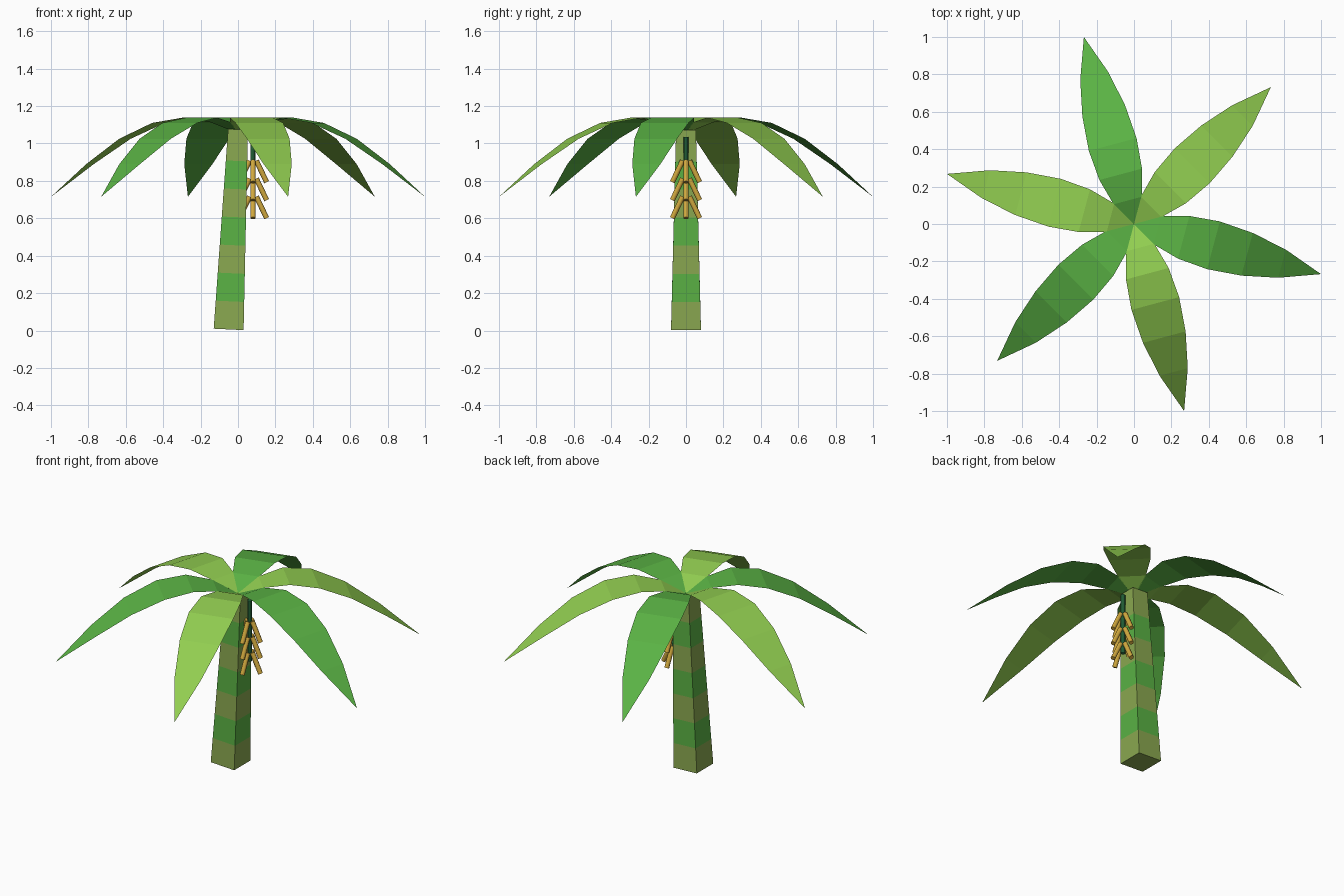
import bpy, bmesh, math
from mathutils import Vector, Matrix

cube = bpy.data.objects.get("Cube")
if cube:
    bpy.data.objects.remove(cube)


def material(name, rgb):
    """Flat material from an sRGB colour given in 0-255."""
    lin = [((c / 255 + 0.055) / 1.055) ** 2.4 for c in rgb]
    mat = bpy.data.materials.new(name)
    mat.use_nodes = True
    mat.diffuse_color = (*lin, 1)
    mat.node_tree.nodes["Principled BSDF"].inputs["Base Color"].default_value = (*lin, 1)
    return mat


green = material("leaf green", (90, 178, 68))
lime = material("lime green", (145, 205, 80))
olive = material("olive bark", (138, 168, 80))
gold = material("fruit gold", (208, 168, 62))
stalk_green = material("stalk green", (45, 120, 70))


def finish(bm, name, mats):
    mesh = bpy.data.meshes.new(name)
    bm.to_mesh(mesh)
    bm.free()
    for m in mats:
        mesh.materials.append(m)
    obj = bpy.data.objects.new(name, mesh)
    bpy.context.collection.objects.link(obj)
    return obj


def rod(name, start, end, radius, sides, mat):
    """Capped cylinder between two points."""
    start, end = Vector(start), Vector(end)
    axis = end - start
    turn = axis.to_track_quat('Z', 'Y').to_matrix().to_4x4()
    bm = bmesh.new()
    bmesh.ops.create_cone(bm, cap_ends=True, segments=sides, radius1=radius,
                          radius2=radius, depth=axis.length,
                          matrix=Matrix.Translation((start + end) / 2) @ turn)
    return finish(bm, name, [mat])


# Trunk: leaning, tapered square column with alternating bands
bm = bmesh.new()
base, top = Vector((-0.05, 0, 0.006)), Vector((0, 0, 1.075))
lean = (top - base).to_track_quat('Z', 'Y').to_matrix()
levels = [0.15 * i for i in range(7)] + [1.068]
rings = []
for h in levels:
    t = h / levels[-1]
    half = 0.08 - 0.027 * t
    rings.append([bm.verts.new(base.lerp(top, t) + lean @ Vector((sx * half, sy * half, 0)))
                  for sx, sy in ((-1, -1), (1, -1), (1, 1), (-1, 1))])
bm.faces.new(rings[0][::-1])
for band, (lo, hi) in enumerate(zip(rings, rings[1:])):
    for i in range(4):
        j = (i + 1) % 4
        bm.faces.new((lo[i], lo[j], hi[j], hi[i])).material_index = band % 2
finish(bm, "trunk", [olive, green])

# Leaves: arched flat blades as (distance, half width, height) stations
BLADE = [(0.13, 0.078, 1.113), (0.275, 0.118, 1.138), (0.44, 0.132, 1.11),
         (0.626, 0.118, 1.025), (0.819, 0.078, 0.89)]
for k in range(6):
    bm = bmesh.new()
    root = bm.verts.new((0, 0, 1.055))
    tip = bm.verts.new((1.035, 0, 0.715))
    pairs = [(bm.verts.new((r, -w, z)), bm.verts.new((r, w, z))) for r, w, z in BLADE]
    bm.faces.new((root, *pairs[0]))
    for (a, b), (c, d) in zip(pairs, pairs[1:]):
        bm.faces.new((a, c, d, b))
    bm.faces.new((pairs[-1][0], tip, pairs[-1][1]))
    bm.transform(Matrix.Rotation(math.radians(60 * k - 15), 4, 'Z'))
    finish(bm, f"leaf_{k + 1}", [lime if k % 2 else green])

# Fruit stalk hanging beside the trunk
X = 0.08
rod("fruit_stalk", (X, 0, 0.66), (X, 0, 1.035), 0.013, 8, stalk_green)

# Fruit: three tiers of four, splayed outwards
for tier in range(3):
    z = 0.908 - 0.096 * tier
    for k in range(4):
        a = math.pi / 2 * k
        c, s = math.cos(a), math.sin(a)
        fruit = rod(f"fruit_{tier + 1}_{k + 1}", (X + 0.018 * c, 0.018 * s, z),
                    (X + 0.073 * c, 0.073 * s, z - 0.115), 0.014, 8, gold)
        bpy.ops.object.select_all(action='DESELECT')
        fruit.select_set(True)
        bpy.context.view_layer.objects.active = fruit
        bpy.ops.object.shade_smooth_by_angle(angle=math.radians(50))
